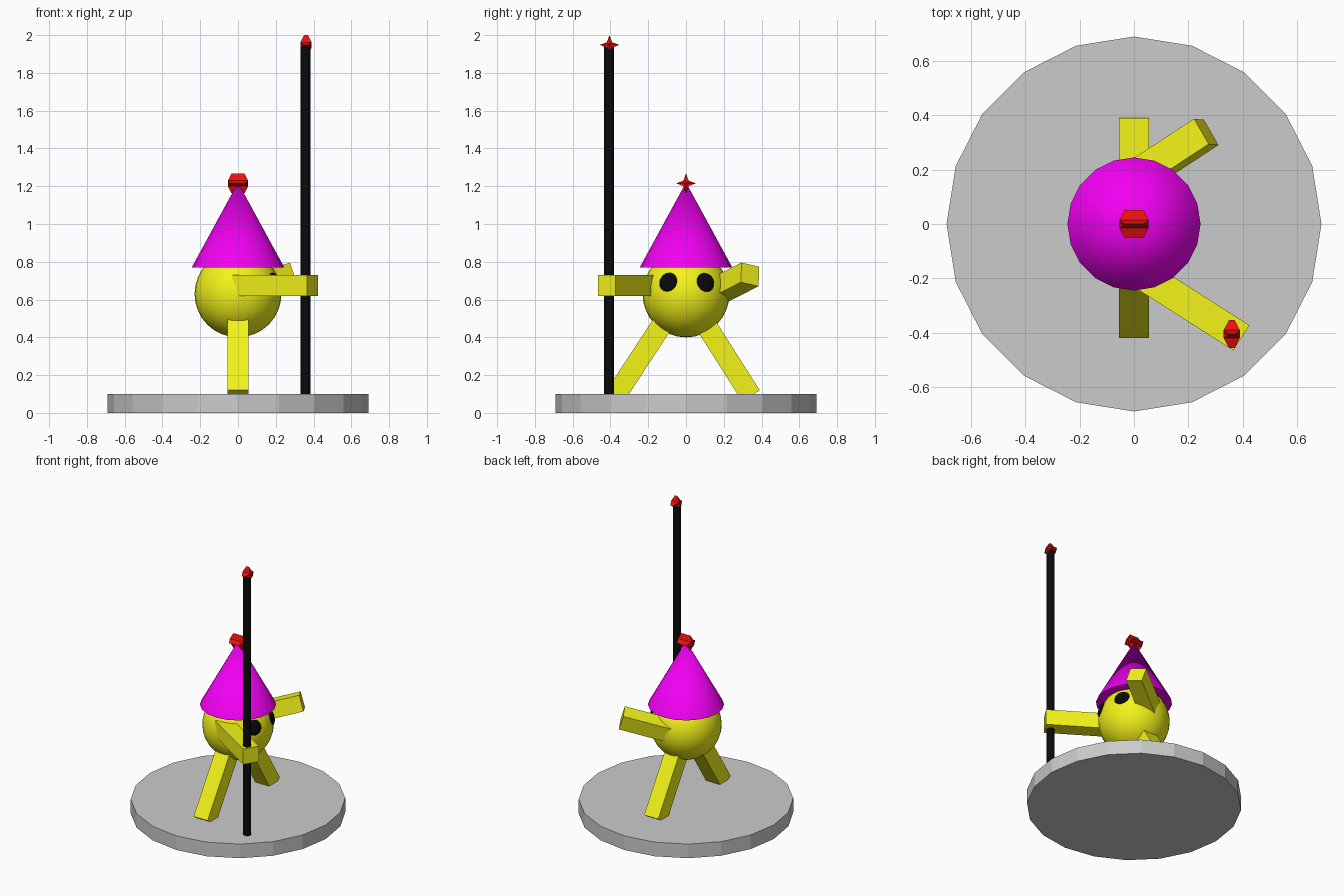
import bpy, bmesh
from math import radians, sin, cos, pi
from mathutils import Vector, Quaternion

if "Cube" in bpy.data.objects:
    bpy.data.objects.remove(bpy.data.objects["Cube"])


def material(name, rgb):
    m = bpy.data.materials.new(name)
    m.diffuse_color = (*rgb, 1)
    m.use_nodes = True
    m.node_tree.nodes["Principled BSDF"].inputs["Base Color"].default_value = m.diffuse_color
    return m


YELLOW = material("yellow", (0.9, 0.9, 0.01))
MAGENTA = material("magenta", (0.9, 0.0, 0.9))
RED = material("red", (0.85, 0.005, 0.005))
BLACK = material("black", (0.003, 0.003, 0.003))


def finish(name, mat=None, smooth=False):
    ob = bpy.context.object
    ob.name = name
    if mat:
        ob.data.materials.append(mat)
    if smooth:
        bpy.ops.object.shade_smooth_by_angle(angle=radians(40))
    return ob


def limb(name, start, end, size=0.11, roll=0):
    """Square bar running from start to end."""
    a, b = Vector(start), Vector(end)
    bpy.ops.mesh.primitive_cube_add(size=1, location=(a + b) / 2)
    ob = finish(name, YELLOW)
    ob.scale = ((b - a).length, size, size)
    ob.rotation_mode = 'QUATERNION'
    ob.rotation_quaternion = ((b - a).to_track_quat('X', 'Z')
                              @ Quaternion((1, 0, 0), radians(roll)))


def star(name, centre, outer, inner, tip_depth, inner_depth):
    """Four-pointed star facing x, thinner at its tips."""
    bm = bmesh.new()
    sides = []
    for s in (-1, 1):
        ring = []
        for i in range(8):
            r, d = (inner, inner_depth) if i % 2 else (outer, tip_depth)
            ring.append(bm.verts.new((s * d, r * cos(i * pi / 4), r * sin(i * pi / 4))))
        hub = bm.verts.new((s * inner_depth, 0, 0))
        for i in range(8):
            bm.faces.new((hub, ring[i], ring[(i + 1) % 8]))
        sides.append(ring)
    a, b = sides
    for i in range(8):
        j = (i + 1) % 8
        bm.faces.new((a[i], a[j], b[j], b[i]))
    bmesh.ops.recalc_face_normals(bm, faces=bm.faces)
    me = bpy.data.meshes.new(name)
    bm.to_mesh(me)
    bm.free()
    ob = bpy.data.objects.new(name, me)
    ob.location = centre
    me.materials.append(RED)
    bpy.context.collection.objects.link(ob)


# round base
bpy.ops.mesh.primitive_cylinder_add(vertices=20, radius=0.69, depth=0.1, location=(0, 0, 0.05))
finish("base")

# body
BODY = Vector((0, 0, 0.63))
bpy.ops.mesh.primitive_uv_sphere_add(segments=32, ring_count=16, radius=0.23, location=BODY)
finish("body", YELLOW, True)

# pointed hat
bpy.ops.mesh.primitive_cone_add(vertices=20, radius1=0.245, radius2=0, depth=0.45,
                                location=(0, 0, 0.995))
finish("hat", MAGENTA, True)

# eyes, flattened against the body on the +x side
for name, y in (("right_eye", -0.095), ("left_eye", 0.107)):
    n = Vector((0.195, y, 0.063)).normalized()
    bpy.ops.mesh.primitive_uv_sphere_add(segments=16, ring_count=10, radius=1,
                                         location=BODY + n * 0.224)
    eye = finish(name, BLACK, True)
    eye.scale = (0.052, 0.052, 0.018)
    eye.rotation_euler = n.to_track_quat('Z', 'Y').to_euler()

# legs and arms
limb("right_leg", (0, -0.04, 0.60), (0, -0.374, 0.09))
limb("left_leg", (0, 0.02, 0.60), (0, 0.344, 0.09))
limb("right_arm", (0, -0.167, 0.674), (0.395, -0.419, 0.674))
limb("left_arm", (0, 0.165, 0.645), (0.266, 0.339, 0.733), roll=-12)

# staff
bpy.ops.mesh.primitive_cylinder_add(vertices=16, radius=0.026, depth=1.84,
                                    location=(0.358, -0.408, 1.02))
finish("staff", BLACK, True)

# stars on hat and staff
star("hat_star", (0, 0, 1.215), 0.052, 0.02, 0.035, 0.054)
star("staff_star", (0.36, -0.405, 1.948), 0.052, 0.02, 0.01, 0.03)
